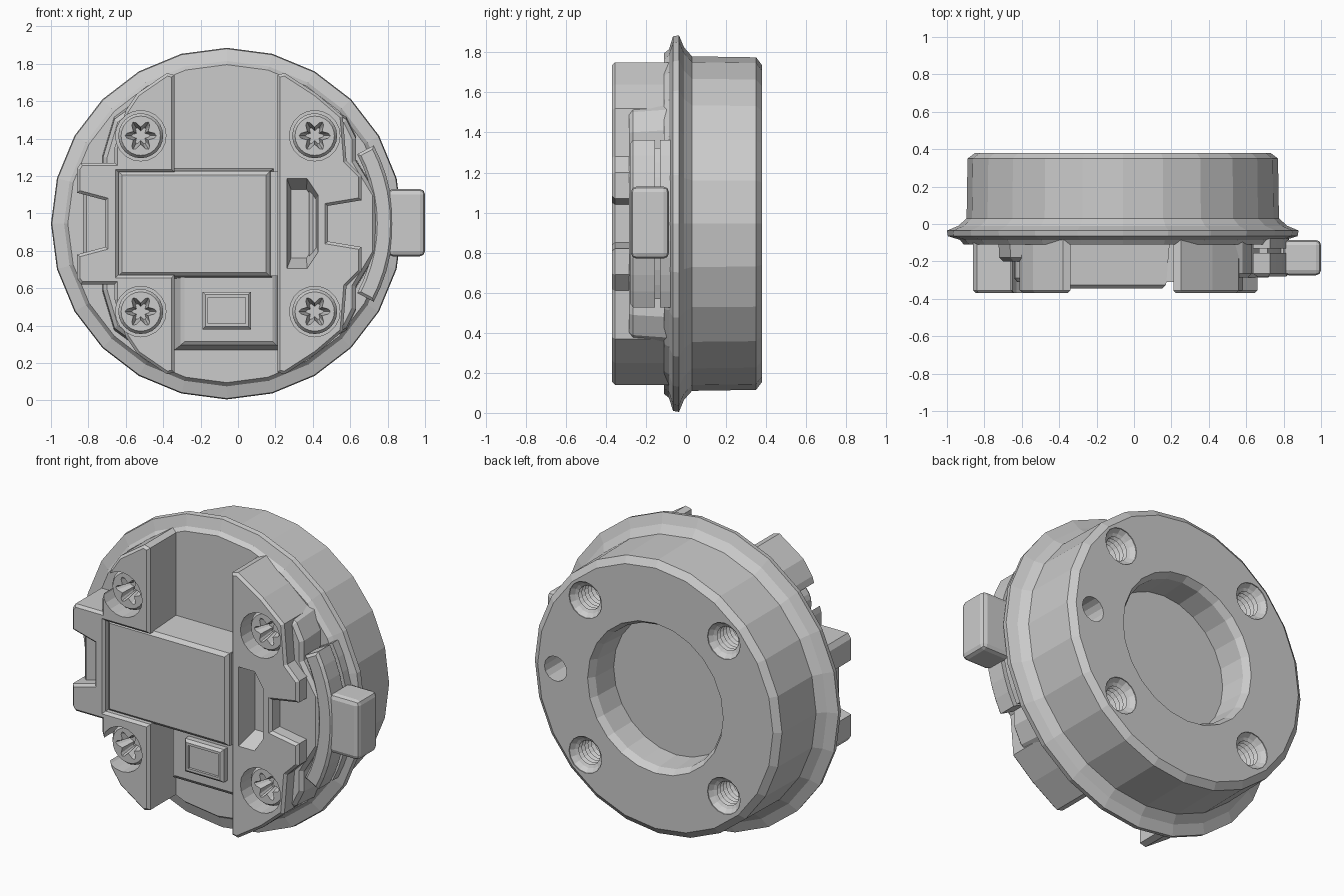
import bpy, bmesh
from math import cos, sin, tau, radians

if "Cube" in bpy.data.objects:
    bpy.data.objects.remove(bpy.data.objects["Cube"])

CX, CZ = -0.06, 0.945          # axis of the round body
FRONT, BASE = -0.37, -0.06     # front plane and embedded back plane
SCREWS = [(x, z) for x in (-0.52, 0.41) for z in (0.475, 1.415)]


def finish(name, bm):
    bmesh.ops.recalc_face_normals(bm, faces=bm.faces)
    mesh = bpy.data.meshes.new(name)
    bm.to_mesh(mesh)
    bm.free()
    ob = bpy.data.objects.new(name, mesh)
    bpy.context.collection.objects.link(ob)
    return ob


def slab(name, pts, front, back, bevel=0.0, taper=1.0):
    """Extrude an x-z outline along y, scaling the back end by taper."""
    bm = bmesh.new()
    n = len(pts)
    mx, mz = sum(p[0] for p in pts) / n, sum(p[1] for p in pts) / n
    a = [bm.verts.new((x, front, z)) for x, z in pts]
    b = [bm.verts.new((mx + (x - mx) * taper, back, mz + (z - mz) * taper)) for x, z in pts]
    face = bm.faces.new(a)
    bm.faces.new(b[::-1])
    for i in range(n):
        j = (i + 1) % n
        bm.faces.new((a[i], b[i], b[j], a[j]))
    if bevel:
        bmesh.ops.recalc_face_normals(bm, faces=bm.faces)
        bmesh.ops.bevel(bm, geom=list(face.edges), offset=bevel, segments=1, affect='EDGES')
    return finish(name, bm)


def lathe(name, profile, x, z, sides):
    """Closed solid of revolution about y from (radius, y) points."""
    bm = bmesh.new()
    rings = []
    for r, y in profile:
        rings.append([bm.verts.new((x + r * cos(tau * i / sides), y, z + r * sin(tau * i / sides)))
                      for i in range(sides)])
    for a, b in zip(rings, rings[1:]):
        for i in range(sides):
            j = (i + 1) % sides
            bm.faces.new((a[i], a[j], b[j], b[i]))
    bm.faces.new(rings[0])
    bm.faces.new(rings[-1])
    return finish(name, bm)


def cut(ob, cutter):
    mod = ob.modifiers.new("cut", 'BOOLEAN')
    mod.operation, mod.solver, mod.object = 'DIFFERENCE', 'EXACT', cutter
    cutter.hide_render = True
    bpy.context.view_layer.objects.active = ob
    bpy.ops.object.modifier_apply(modifier=mod.name)
    bpy.data.objects.remove(cutter)


def rect(x0, x1, z0, z1):
    return [(x0, z0), (x1, z0), (x1, z1), (x0, z1)]


def mirrored(upper):
    """Complete an outline with its reflection about the mid height."""
    return upper + [(x, 2 * CZ - z) for x, z in reversed(upper)]


def disc(x, z, r, sides=20):
    return [(x + r * cos(tau * i / sides), z + r * sin(tau * i / sides)) for i in range(sides)]


# Drum with flange and round rear recess
drum = lathe("drum_and_flange", [
    (0.42, 0.18), (0.43, 0.34), (0.455, 0.38), (0.79, 0.38), (0.83, 0.35),
    (0.835, 0.03), (0.88, -0.01), (0.94, -0.035), (0.935, -0.065),
    (0.87, -0.085), (0.85, -0.11)], CX, CZ, 24)

# Threaded rear holes and the plain locating hole
thread = [(0.11, 0.40), (0.11, 0.375), (0.09, 0.35)]
for k in range(7):
    thread += [(0.072, 0.34 - k * 0.03), (0.09, 0.325 - k * 0.03)]
for x, z in SCREWS:
    cut(drum, lathe("thread_cutter", thread, x, z, 16))
cut(drum, slab("hole_cutter", disc(0.61, CZ, 0.075, 14), 0.12, 0.4))

# Left body: two columns joined to the clip arms
edge = [(-0.34, 1.22), (-0.34, 1.74), (-0.38, 1.75), (-0.54, 1.64), (-0.60, 1.55),
        (-0.66, 1.35), (-0.66, 1.27), (-0.84, 1.27), (-0.86, 1.24), (-0.86, 1.11), (-0.71, 1.07)]
left_body = slab("left_body", mirrored(edge) + [(-0.64, 0.67), (-0.64, 1.22)], FRONT, BASE, 0.015)
slab("left_notch_floor", rect(-0.83, -0.68, 0.76, 1.13), -0.30, BASE, 0.02)

# Right body with a notched outer side and a slot
edge = [(0.21, 1.74), (0.25, 1.75), (0.42, 1.64), (0.56, 1.52), (0.58, 1.28),
        (0.66, 1.20), (0.66, 1.07), (0.48, 1.04)]
right_body = slab("right_body", mirrored(edge), FRONT, BASE, 0.015)
slot = [(0.26, 1.19), (0.37, 1.19), (0.43, 1.10)]
cut(right_body, slab("slot_cutter", mirrored(slot), FRONT - 0.01, -0.24, 0, 0.75))

# Lower shoulders beside the bodies
edge = [(0.38, 1.62), (0.58, 1.50), (0.63, 1.40), (0.63, 1.28), (0.74, 1.10)]
right_shoulder = slab("right_shoulder", mirrored(edge), -0.285, BASE, 0.02, 1.03)
edge = [(-0.36, 1.68), (-0.55, 1.58), (-0.66, 1.50), (-0.72, 1.30)]
left_shoulder = slab("left_shoulder", mirrored(edge), -0.20, BASE, 0.02, 1.04)

# Screw bores
for x, z in SCREWS:
    parts = (left_body, left_shoulder) if x < 0 else (right_body, right_shoulder)
    for part in parts:
        cut(part, slab("bore_cutter", disc(x, z, 0.135), -0.45, -0.17))

# Screw heads with six-lobed tapered sockets
for n, (x, z) in enumerate(SCREWS):
    head = lathe(f"screw_{n + 1}", [(0.12, BASE), (0.12, -0.29), (0.105, -0.31)], x, z, 24)
    star = []
    for i in range(36):
        a = tau * i / 36
        r = 0.068 + 0.02 * cos(6 * a)
        star.append((x + r * cos(a), z + r * sin(a)))
    cut(head, slab("socket_cutter", star, -0.32, -0.22, 0, 0.55))

# Central panel
slab("central_panel", rect(-0.64, 0.17, 0.665, 1.225), -0.345, BASE, 0.02, 1.06)
slab("panel_side_filler", rect(0.10, 0.24, 0.665, 1.225), -0.31, BASE)

# Lower pocket pedestal with a framed boss
slab("lower_pedestal", rect(-0.30, 0.20, 0.30, 0.68), -0.20, BASE, 0.015, 1.25)
boss = slab("framed_boss", rect(-0.19, 0.07, 0.38, 0.58), -0.25, -0.15, 0.015)
cut(boss, slab("boss_cutter", rect(-0.16, 0.04, 0.41, 0.55), -0.27, -0.235))

# Sliding latch: split arc and thumb tab
def arc(r0, r1, half):
    angles = [radians(half * k / 5) for k in range(-5, 6)]
    return ([(CX + r1 * cos(a), CZ + r1 * sin(a)) for a in angles]
            + [(CX + r0 * cos(a), CZ + r0 * sin(a)) for a in reversed(angles)])

slab("latch_arc_front", arc(0.79, 0.89, 28), -0.28, -0.155, 0.015)
slab("latch_arc_rear", arc(0.79, 0.89, 28), -0.13, BASE)
slab("latch_arc_core", arc(0.81, 0.86, 26), -0.20, BASE)
tab = slab("latch_tab", rect(0.80, 1.0, 0.77, 1.13), -0.275, -0.085)
bevel = tab.modifiers.new("bevel", 'BEVEL')
bevel.width, bevel.segments = 0.028, 2
slab("latch_tab_root", rect(0.70, 0.84, 0.80, 1.10), -0.26, -0.09, 0.015)
